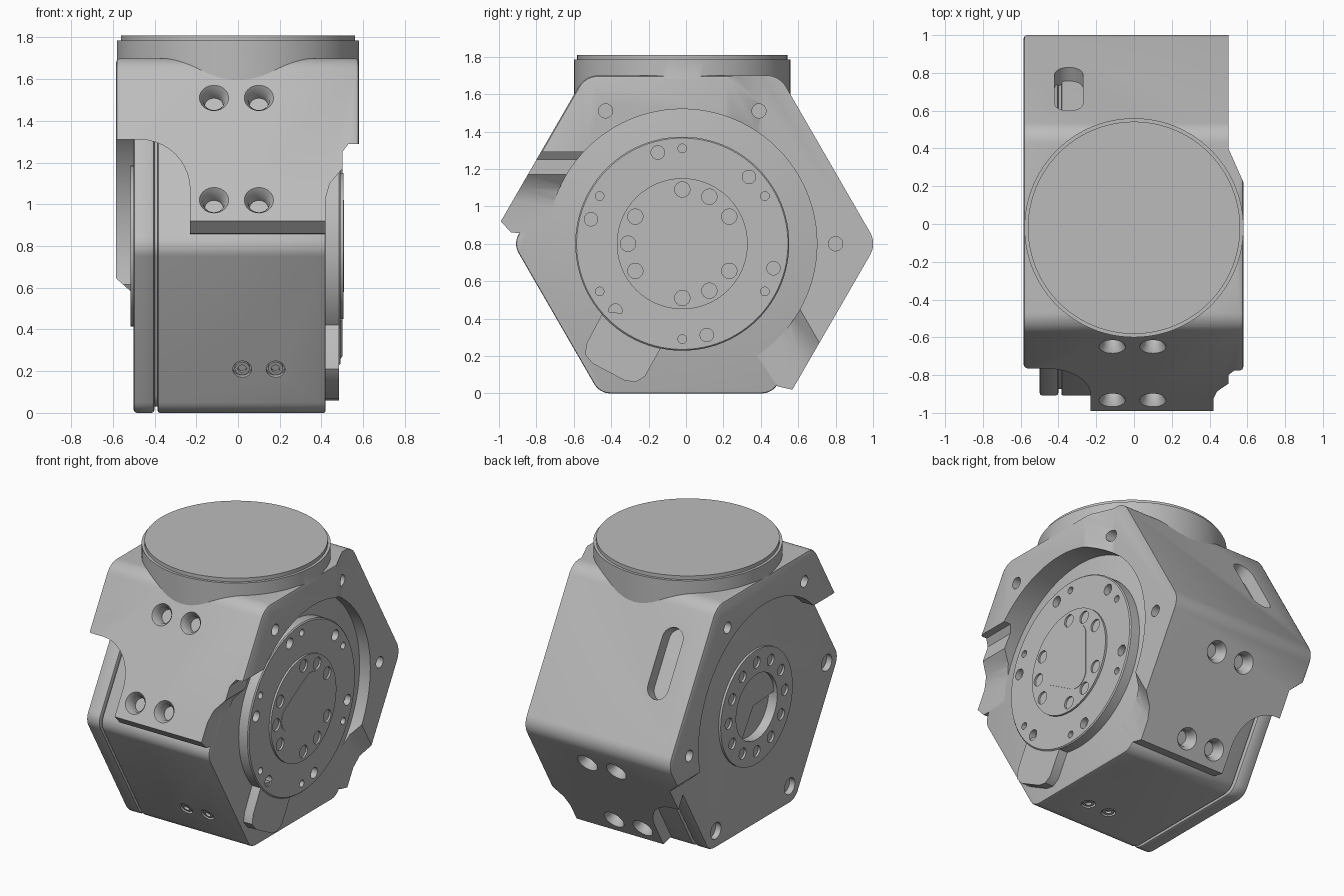
import bpy, bmesh
from math import sin, cos, pi, radians
from mathutils import Vector

if "Cube" in bpy.data.objects:
    bpy.data.objects.remove(bpy.data.objects["Cube"])

grey = bpy.data.materials.new("machined grey")
grey.use_nodes = True
grey.diffuse_color = (0.5, 0.5, 0.5, 1)
grey.node_tree.nodes["Principled BSDF"].inputs["Base Color"].default_value = (0.5, 0.5, 0.5, 1)

BODY = Vector((0, 0, 0.8))        # axis of the inner body
SHELL = Vector((0, -0.02, 0.8))   # axis of the wrapped shell and flange
X, Z = Vector((1, 0, 0)), Vector((0, 0, 1))


def polar(deg, r=1.0):
    return Vector((0, cos(radians(deg)), sin(radians(deg)))) * r


def round_poly(centre, sides, dist, r, start=0, steps=8):
    """Rounded regular polygon in the side plane."""
    pts = []
    for k in range(sides):
        a = start + 360 * k / sides
        for i in range(steps + 1):
            b = a + (i / steps - 0.5) * 360 / sides
            pts.append(centre + polar(a, dist) + polar(b, r))
    return pts


def hexagon(centre, apothem, r):
    return round_poly(centre, 6, (apothem - r) / cos(pi / 6), r)


def prism(profile, axis, a, b):
    return [[p + axis * d for p in profile] for d in (a, b)]


def turned(origin, axis, stations, n=32):
    """Solid of revolution; stations are (distance along axis, radius)."""
    u = axis.orthogonal().normalized()
    v = axis.cross(u).normalized()
    return [[origin + axis * d + (u * cos(2 * pi * i / n) + v * sin(2 * pi * i / n)) * r
             for i in range(n)] for d, r in stations]


def apply(ob, kind, **settings):
    mod = ob.modifiers.new(kind, kind)
    for key, value in settings.items():
        setattr(mod, key, value)
    bpy.ops.object.select_all(action='DESELECT')
    bpy.context.view_layer.objects.active = ob
    ob.select_set(True)
    bpy.ops.object.modifier_apply(modifier=mod.name)


def make(name, *solids, bevel=0):
    bm = bmesh.new()
    for rings in solids:
        loops = [[bm.verts.new(p) for p in ring] for ring in rings]
        n = len(loops[0])
        for lo, hi in zip(loops, loops[1:]):
            for i in range(n):
                j = (i + 1) % n
                bm.faces.new((lo[i], lo[j], hi[j], hi[i]))
        bm.faces.new(loops[0][::-1])
        bm.faces.new(loops[-1])
    bmesh.ops.recalc_face_normals(bm, faces=bm.faces)
    mesh = bpy.data.meshes.new(name)
    bm.to_mesh(mesh)
    bm.free()
    mesh.materials.append(grey)
    ob = bpy.data.objects.new(name, mesh)
    bpy.context.collection.objects.link(ob)
    if bevel:
        apply(ob, 'BEVEL', width=bevel, segments=2, limit_method='ANGLE', angle_limit=radians(50))
    return ob


def combine(ob, *solids, op='DIFFERENCE'):
    tool = make("cutter", *solids)
    tool.hide_render = True
    apply(ob, 'BOOLEAN', object=tool, operation=op, solver='EXACT')
    bpy.data.objects.remove(tool)


def mirrored(p):
    """Reflect across the shell's symmetry plane, tilted 60 degrees."""
    d, m = p - SHELL, polar(60)
    flat = Vector((0, d.y, d.z))
    return SHELL + X * d.x + m * (2 * flat.dot(m)) - flat


def mirror_solid(rings):
    return [[mirrored(p) for p in ring] for ring in rings]


def side(*pts):
    return [Vector((0, y, z)) for y, z in pts]


def front(*pts):
    return [Vector((x, 0, z)) for x, z in pts]


# Shell: rounded hexagonal wrap, stepped in on the rear right
shell = make("outer_shell", prism(hexagon(SHELL, 0.9, 0.12), X, -0.585, 0.58), bevel=0.02)
step = [Vector((x, y, 0)) for x, y in ((0.6, 0.18), (0.58, 0.22), (0.5, 0.4), (0.5, 1.2), (0.8, 1.2), (0.8, 0.18))]
combine(shell, prism(step, Z, -0.2, 2))
combine(shell, turned(Vector((0, -0.02, 0)), Z, [(1.4, 0.58), (1.785, 0.58)], 96), op='UNION')

# Open the lower front and the round side windows
a, b = side((-0.935, 0.86), (-1.2, 1.145))
wedge = [SHELL, a, b, SHELL + polar(240, 1.8), mirrored(b), mirrored(a)]
combine(shell, prism(wedge, X, -1, 1))
combine(shell, turned(SHELL, X, [(0.41, 0.72), (1, 0.72)], 96),
        turned(SHELL, X, [(-1, 0.72), (-0.49, 0.72)], 96))

# Tongue outlines on the front flap and its mirrored rear flap
arc = [(-0.47 + 0.24 * sin(t * pi / 20), 1.07 + 0.24 * cos(t * pi / 20)) for t in range(11)]
left = prism(front((-0.8, 1.31), *arc, (-0.23, 0.5), (-0.8, 0.5)), Vector((0, 1, 0)), -1.4, -0.35)
right = prism(front((0.8, 1.29), (0.53, 1.29), (0.5, 1.25), (0.5, 1.17), (0.44, 1.1), (0.42, 1.03),
                    (0.42, 0.5), (0.8, 0.5)), Vector((0, 1, 0)), -1.4, -0.35)
combine(shell, left, right)
combine(shell, mirror_solid(left), mirror_solid(right))
combine(shell, prism(front((-0.8, 0.65), (-0.59, 0.65), (-0.5, 0.57), (-0.5, 0.1), (-0.8, 0.1)),
                     Vector((0, 1, 0)), 0.3, 1.3))

# Countersunk screw holes on both flaps and plain holes on the side plates
holes = []
along = polar(60)
for angle in (150, -30):
    for s in (0.3, -0.266):
        for x in (-0.115, 0.1):
            p = SHELL + polar(angle, 0.9) + along * s + X * x
            holes.append(turned(p, polar(angle), [(0.01, 0.077), (-0.03, 0.05), (-0.08, 0.045)], 24))
for angle in (0, 60, 120):
    p = SHELL + polar(angle, 0.82)
    holes += [turned(p, X, [(0.44, 0.038), (0.7, 0.038)], 20),
              turned(p, X, [(-0.7, 0.038), (-0.52, 0.038)], 20)]
combine(shell, *holes)

# Long slot on the upper back
n, t = polar(30), polar(120)
p = SHELL + n * 0.9 + t * 0.09 - X * 0.345
slot = []
for i in range(26):
    ang = (i if i < 13 else i - 1) * pi / 12
    slot.append(p + X * 0.075 * cos(ang) + t * (0.075 * sin(ang) + (0.155 if i < 13 else -0.155)))
combine(shell, prism(slot, n, -0.1, 0.1))

# Inner body: main block, recessed seam and left cover
main = make("main_body", prism(hexagon(BODY, 0.8, 0.1), X, -0.385, 0.42), bevel=0.01)
make("seam_core", prism(hexagon(BODY, 0.77, 0.1), X, -0.45, -0.3))
cover = make("left_cover", prism(hexagon(BODY, 0.8, 0.1), X, -0.5, -0.4), bevel=0.015)

# Small inset screws on the lower front and the underside
pins = []
for angle, t in ((210, polar(300)), (270, polar(180))):
    for x in (0.02, 0.18):
        p = BODY + polar(angle, 0.8) + t * 0.22 + X * x
        pins.append(turned(p, polar(angle), [(-0.02, 0.045), (0.05, 0.045)], 24))
        make("small_screw", turned(p, polar(angle), [(-0.03, 0.036), (-0.005, 0.036), (-0.005, 0.02), (-0.02, 0.02)], 20))
combine(main, *pins)

# Cover screws and centre bore
combine(cover, turned(SHELL, X, [(-0.7, 0.22), (-0.42, 0.22)], 64),
        *[turned(BODY + polar(d, 0.79), X, [(-0.6, 0.055), (-0.46, 0.055)], 24) for d in (180, 240, 300)])

# Left hub ring with twelve holes
hub = make("left_hub_ring", turned(SHELL, X, [(-0.515, 0.385), (-0.45, 0.385)], 64))
combine(hub, turned(SHELL, X, [(-0.7, 0.22), (-0.3, 0.22)], 64),
        *[turned(SHELL + polar(30 * k, 0.3), X, [(-0.6, 0.037), (-0.47, 0.037)], 20) for k in range(12)])

# Right output flange with two sets of holes
flange = make("output_flange", turned(SHELL, X, [(0.4, 0.572), (0.485, 0.572), (0.492, 0.565)], 96))
bores = []
for k in range(6):
    for start, dist, r in ((45, 0.505, 0.036), (30, 0.51, 0.023)):
        bores.append(turned(SHELL + polar(start + 60 * k, dist), X, [(0.45, r), (0.6, r)], 20))
combine(flange, *bores)

# Right hub, its bolt circle and the rounded triangular plug
right_hub = make("right_hub", turned(SHELL, X, [(0.45, 0.35), (0.505, 0.35)], 64))
combine(right_hub, *[turned(SHELL + polar(d, 0.29), X, [(0.47, 0.041), (0.6, 0.041)], 20)
                     for d in (30, 60, 90, 150, 180, 210, 270, 300, 330)])
make("triangular_plug", prism(round_poly(SHELL, 3, 0.15, 0.09, 60), X, 0.48, 0.508))

# Cable tab below the flange
make("cable_tab", prism(side((-0.44, 0.44), (-0.53, 0.27), (-0.54, 0.21), (-0.5, 0.16), (-0.33, 0.07),
                             (-0.27, 0.06), (-0.22, 0.09), (-0.13, 0.25), (-0.13, 0.4)), X, 0.4, 0.484))

# Top cap on the round neck
make("top_cap", turned(Vector((0, -0.02, 0)), Z, [(1.75, 0.562), (1.81, 0.562)], 96))

# Smooth curved faces, keep edges crisp
bpy.ops.object.select_all(action='DESELECT')
for ob in bpy.context.scene.objects:
    if ob.type == 'MESH':
        ob.select_set(True)
        bpy.context.view_layer.objects.active = ob
bpy.ops.object.shade_smooth_by_angle(angle=radians(30))
